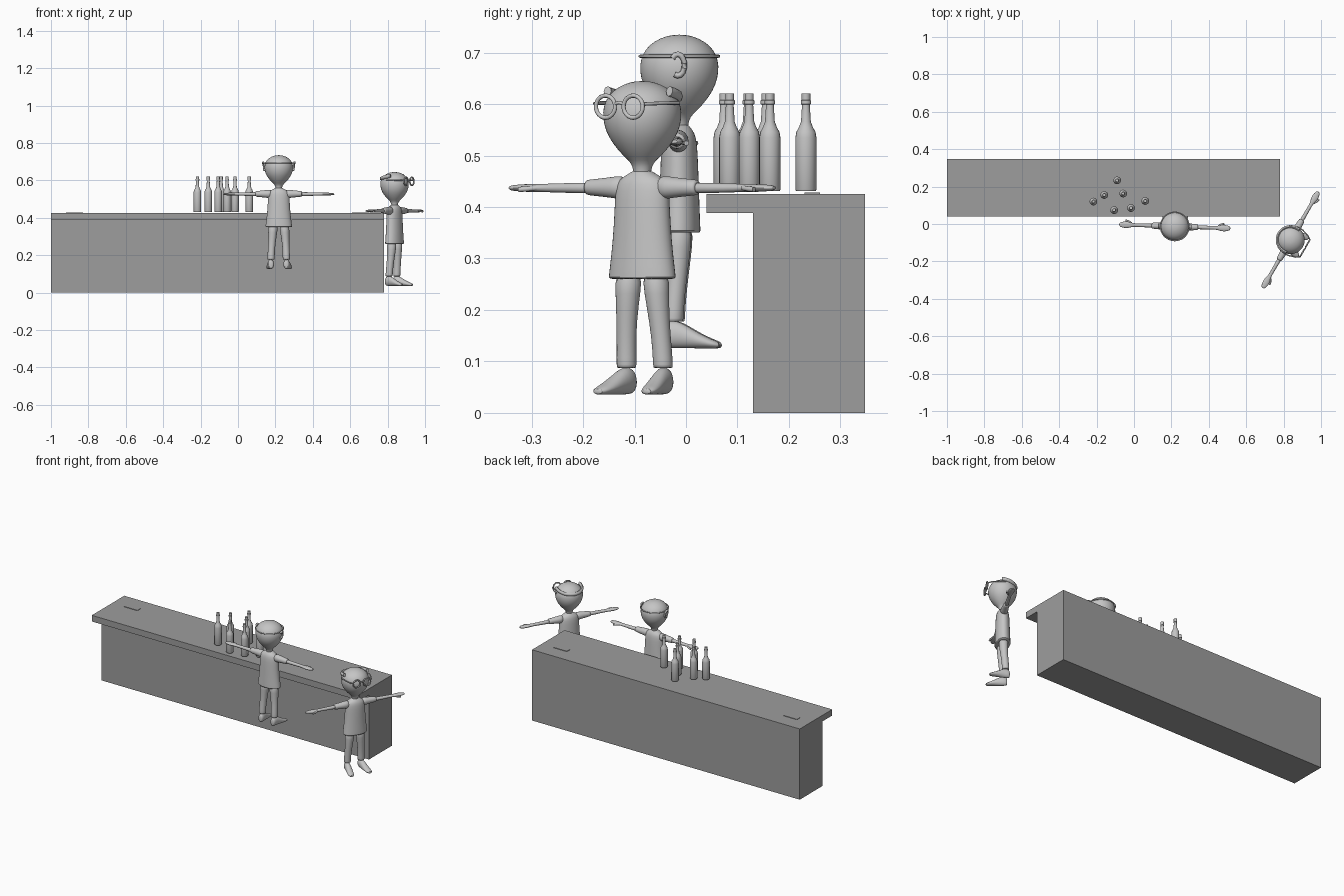
import bpy, bmesh, math
from mathutils import Matrix, Vector

if "Cube" in bpy.data.objects:
    bpy.data.objects.remove(bpy.data.objects["Cube"])


def material(name, v):
    m = bpy.data.materials.new(name)
    m.diffuse_color = (v, v, v, 1)
    m.use_nodes = True
    m.node_tree.nodes["Principled BSDF"].inputs["Base Color"].default_value = m.diffuse_color
    return m


BAR = material("dark grey", 0.34)
LIGHT = material("light grey", 0.56)


def finish(name, bm, mat, matrix=Matrix(), smooth=True, mirror=False, sub=0):
    bmesh.ops.recalc_face_normals(bm, faces=bm.faces)
    me = bpy.data.meshes.new(name)
    bm.to_mesh(me)
    bm.free()
    me.materials.append(mat)
    ob = bpy.data.objects.new(name, me)
    bpy.context.collection.objects.link(ob)
    ob.matrix_world = matrix
    if mirror:
        ob.modifiers.new("mirror", "MIRROR")
    if sub:
        ob.modifiers.new("subdivision", "SUBSURF").levels = sub
        ob.modifiers["subdivision"].render_levels = sub
    if smooth:
        bpy.ops.object.select_all(action="DESELECT")
        bpy.context.view_layer.objects.active = ob
        ob.select_set(True)
        bpy.ops.object.shade_smooth_by_angle(angle=math.radians(50))
    return ob


def box(name, lo, hi, mat):
    bm = bmesh.new()
    bmesh.ops.create_cube(bm, size=1)
    for v in bm.verts:
        v.co = [lo[i] if v.co[i] < 0 else hi[i] for i in range(3)]
    return finish(name, bm, mat, smooth=False)


def loft(name, axis, rings, mat=LIGHT, n=16, **kw):
    """Rings are (position along axis, centre u, centre v, radius u, radius v)."""
    bm = bmesh.new()
    loops = []
    for t, cu, cv, ru, rv in rings:
        loop = []
        for i in range(n):
            a = 2 * math.pi * i / n
            u, v = cu + ru * math.cos(a), cv + rv * math.sin(a)
            co = {"x": (t, u, v), "y": (u, t, v), "z": (u, v, t)}[axis]
            loop.append(bm.verts.new(co))
        loops.append(loop)
    for a, b in zip(loops, loops[1:]):
        for i in range(n):
            j = (i + 1) % n
            bm.faces.new((a[i], a[j], b[j], b[i]))
    bm.faces.new(loops[0])
    bm.faces.new(loops[-1])
    return finish(name, bm, mat, **kw)


def tube(name, pts, r, matrix, closed=False, mirror=False, flat=1.0):
    """Round bar along a path; flat stretches its section in z."""
    bm = bmesh.new()
    pts = [Vector(p) for p in pts]
    loops, n = [], 8
    for k, p in enumerate(pts):
        a = pts[k - 1] if k or closed else p
        b = pts[(k + 1) % len(pts)] if closed or k < len(pts) - 1 else p
        d = (b - a).normalized()
        u = d.cross(Vector((0, 0, 1)))
        u = u.normalized() if u.length > 1e-3 else Vector((0, 1, 0))
        if abs(d.x) < 1e-6 and closed:      # upright loops keep a steady side axis
            u = Vector((1, 0, 0))
        w = d.cross(u).normalized()
        loops.append([bm.verts.new(p + r * (math.cos(2 * math.pi * i / n) * u
                      + flat * math.sin(2 * math.pi * i / n) * w)) for i in range(n)])
    pairs = list(zip(loops, loops[1:])) + ([(loops[-1], loops[0])] if closed else [])
    for a, b in pairs:
        for i in range(n):
            j = (i + 1) % n
            bm.faces.new((a[i], a[j], b[j], b[i]))
    if not closed:
        bm.faces.new(loops[0])
        bm.faces.new(loops[-1])
    return finish(name, bm, LIGHT, matrix, mirror=mirror)


# Bar counter: base, overhanging top, two small plates
box("counter_base", (-1, 0.13, 0), (0.78, 0.348, 0.389), BAR)
box("counter_top", (-1, 0.04, 0.388), (0.78, 0.348, 0.425), BAR)
for x in (-0.92, 0.61):
    box("counter_plate", (x, 0.23, 0.4245), (x + 0.09, 0.26, 0.428), BAR)

# Bottles
BOTTLE = [(0.431, 0.019), (0.434, 0.0205), (0.535, 0.0205), (0.546, 0.0185), (0.555, 0.0135),
          (0.566, 0.0095), (0.599, 0.0075), (0.6, 0.010), (0.607, 0.010), (0.608, 0.0085),
          (0.621, 0.0085)]
for x, y in [(-0.217, 0.12), (-0.159, 0.155), (-0.106, 0.074), (-0.09, 0.233),
             (-0.058, 0.163), (-0.016, 0.085), (0.06, 0.123)]:
    loft("bottle", "z", [(z, x, y, r, r) for z, r in BOTTLE], n=20)


def figure(label, x, y, z, angle):
    """Standing figure with arms out, facing local -y."""
    M = Matrix.Translation((x, y, z)) @ Matrix.Rotation(math.radians(angle), 4, "Z")
    # Egg-shaped head with neck
    head = [(0.42, .017), (0.435, .017), (0.45, .021), (0.462, .034), (0.475, .047), (0.5, .066),
            (0.525, .0755), (0.55, .078), (0.572, .0725), (0.59, .059), (0.603, .038), (0.61, .014)]
    loft(label + "_head", "z", [(h, 0, 0, r, r) for h, r in head], n=24, matrix=M, sub=1)
    # Shirt and sleeves
    shirt = [(.225, .07, .04), (.226, .073, .042), (.245, .07, .041), (.3, .063, .039),
             (.36, .059, .037), (.4, .058, .035), (.42, .05, .03), (.431, .024, .02), (.436, .02, .018)]
    loft(label + "_shirt", "z", [(h, 0, 0, a, b) for h, a, b in shirt], n=20, matrix=M, sub=1)
    sleeve = [(.035, .02, .024), (.06, .021, .022), (.09, .018, .018), (.122, .016, .0155), (.124, .014, .014)]
    loft(label + "_sleeves", "x", [(t, 0, .403, a, b) for t, a, b in sleeve],
         matrix=M, mirror=True, sub=1)
    # Arms, hands and thumbs
    arm = [(.1, .012, .012), (.16, .0105, .010), (.215, .009, .0085), (.232, .012, .008),
           (.25, .018, .008), (.27, .018, .0075), (.288, .014, .006), (.298, .007, .004)]
    loft(label + "_arms", "x", [(t, 0, .402, a, b) for t, a, b in arm],
         n=12, matrix=M, mirror=True, sub=1)
    tube(label + "_thumbs", [(.232, -.01, .402), (.25, -.02, .4), (.264, -.023, .399)],
         .005, M, mirror=True)
    # Trousers
    leg = [(.052, .041, .01, .019), (.053, .041, .01, .02), (.09, .04, .008, .0195),
           (.14, .037, .003, .02), (.2, .032, 0, .025), (.24, .03, 0, .028)]
    loft(label + "_legs", "z", [(h, cx, cy, r, r) for h, cx, cy, r in leg],
         n=14, matrix=M, mirror=True, sub=1)
    # Shoes, toes turned slightly out
    shoe = [(.032, .041, .022, .010, .016), (.026, .041, .027, .016, .026), (.005, .042, .028, .018, .028),
            (-.015, .045, .023, .018, .023), (-.04, .049, .015, .019, .015),
            (-.065, .053, .009, .018, .009), (-.082, .055, .006, .011, .006)]
    loft(label + "_shoes", "y", shoe, n=14, matrix=M, mirror=True, sub=1)
    return M


def arc(r, z, a0, a1, n, dip=0.0):
    """Horizontal arc around the head; the angle 90 is the back."""
    out = []
    for i in range(n + 1):
        a = math.radians(a0 + (a1 - a0) * i / n)
        out.append((r * math.cos(a), r * math.sin(a), z - dip * math.sin(a)))
    return out


# Figure behind the bar: thin head band and curved ears
M = figure("server", 0.218, -0.013, 0.125, 178)
tube("server_band", arc(0.0765, 0.568, 0, 352.5, 47), 0.003, M, closed=True)
ear = []
for i in range(11):
    a = math.radians(40 + 260 * i / 10)
    ear.append((0.081 + 0.003 * math.sin(a), 0.013 * math.cos(a), 0.551 + 0.021 * math.sin(a)))
tube("server_ears", ear, 0.0055, M, mirror=True)

# Figure at the end of the bar: fringe of hair and round glasses
M = figure("guest", 0.837, -0.085, 0.035, 60)
tube("guest_hair", arc(0.071, 0.587, -12, 192, 24, dip=0.014), 0.008, M, flat=1.25)
rim = [(0.031 + 0.0215 * math.cos(math.pi * i / 12), -0.089, 0.56 + 0.0215 * math.sin(math.pi * i / 12))
       for i in range(24)]
bm = bmesh.new()
N, K = 24, 8
grid = []
for cx, cy, cz in rim:
    d = Vector((cx - 0.031, 0, cz - 0.56)).normalized()
    grid.append([bm.verts.new(Vector((cx, cy, cz)) + 0.0042 * (math.cos(2 * math.pi * k / K) * d
                 + math.sin(2 * math.pi * k / K) * Vector((0, 1, 0)))) for k in range(K)])
for i in range(N):
    for k in range(K):
        bm.faces.new((grid[i][k], grid[(i + 1) % N][k],
                      grid[(i + 1) % N][(k + 1) % K], grid[i][(k + 1) % K]))
finish("glasses_rims", bm, LIGHT, M, mirror=True)
tube("glasses_bridge", [(-.011, -.089, .565), (0, -.091, .568), (.011, -.089, .565)], .0033, M)
tube("glasses_temples", [(.052, -.088, .565), (.066, -.07, .566), (.078, -.03, .567), (.079, .005, .567)],
     .0035, M, mirror=True)
